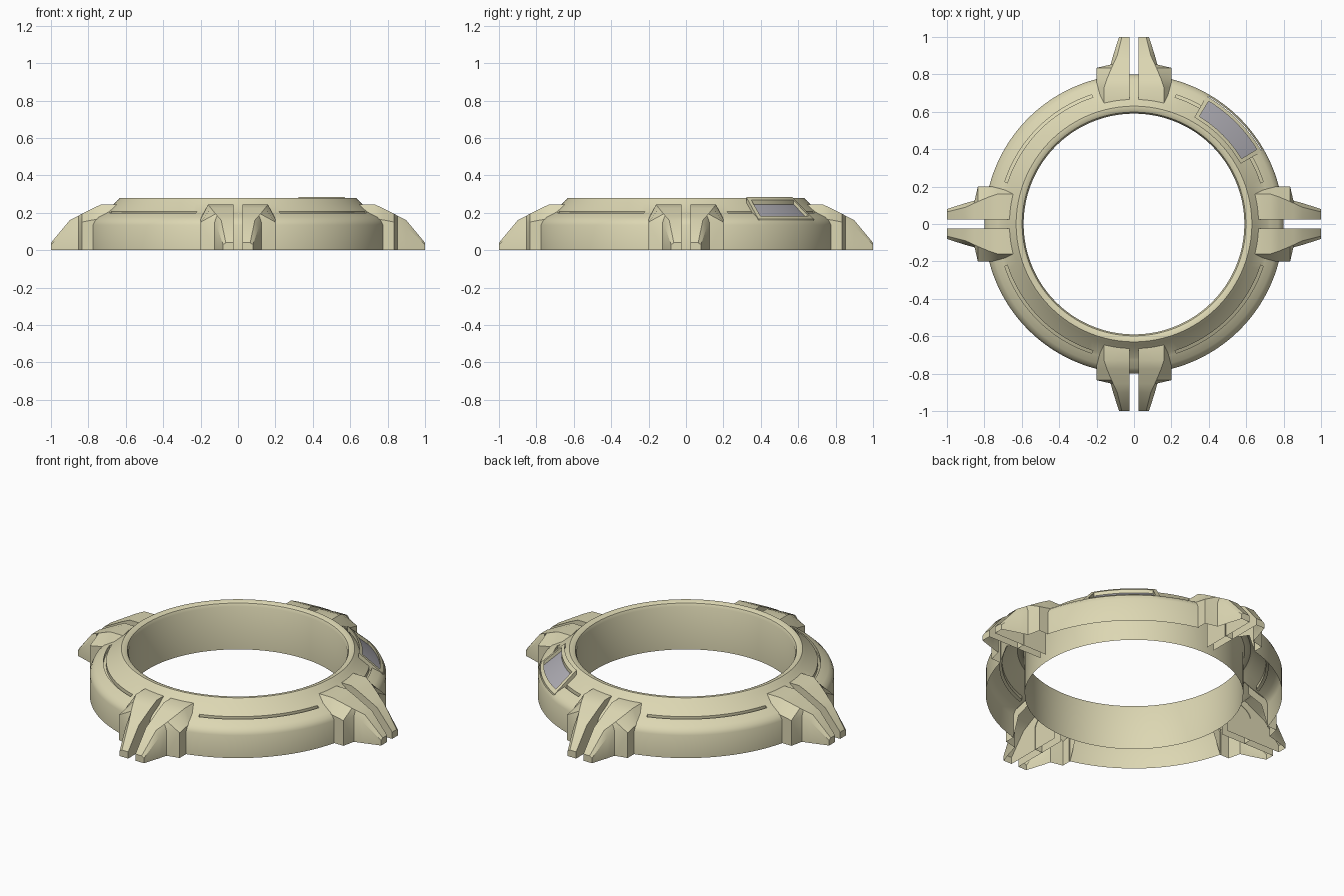
import bpy, bmesh, math
from mathutils import Matrix, Vector

if "Cube" in bpy.data.objects:
    bpy.data.objects.remove(bpy.data.objects["Cube"])


def material(name, rgb):
    m = bpy.data.materials.new(name)
    m.diffuse_color = (*rgb, 1)
    m.use_nodes = True
    m.node_tree.nodes["Principled BSDF"].inputs["Base Color"].default_value = m.diffuse_color
    return m


TAN = material("tan", (0.72, 0.68, 0.45))
GREY = material("window grey", (0.43, 0.42, 0.46))


def finish(name, bm, mat, recalc=True):
    if recalc:
        bmesh.ops.recalc_face_normals(bm, faces=bm.faces)
    me = bpy.data.meshes.new(name)
    bm.to_mesh(me)
    bm.free()
    me.materials.append(mat)
    ob = bpy.data.objects.new(name, me)
    bpy.context.collection.objects.link(ob)
    bpy.ops.object.select_all(action='DESELECT')
    ob.select_set(True)
    bpy.context.view_layer.objects.active = ob
    bpy.ops.object.shade_smooth_by_angle(angle=math.radians(32))
    return ob


def polar(r, deg, z):
    a = math.radians(deg)
    return Vector((r * math.cos(a), r * math.sin(a), z))


# Ring shell, open underneath, with holes under lugs and window
PROFILE = [(.59, 0), (.59, .255), (.598, .272), (.613, .28), (.63, .28),
           (.645, .266), (.66, .25), (.712, .206), (.727, .198), (.77, .176),
           (.79, .157), (.80, .135), (.80, 0)]
STEP = 2
bm = bmesh.new()
N = 360 // STEP
grid = [[bm.verts.new(polar(r, i * STEP, z)) for r, z in PROFILE] for i in range(N)]
groove = []
for i in range(N):
    a = (i + .5) * STEP
    off = abs((a + 45) % 90 - 45)          # angle from the nearest lug
    in_window = 30 < a < 60
    for j in range(len(PROFILE) - 1):
        r = (PROFILE[j][0] + PROFILE[j + 1][0]) / 2
        if 2 < off < 14 and r > .727:
            continue
        if in_window and .66 < r < .79:
            continue
        f = bm.faces.new((grid[i][j], grid[(i + 1) % N][j],
                          grid[(i + 1) % N][j + 1], grid[i][j + 1]))
        if j == 7 and off > 18:
            groove.append(f)
bmesh.ops.recalc_face_normals(bm, faces=bm.faces)
# Sunken arc grooves
res = bmesh.ops.extrude_face_region(bm, geom=groove)
bmesh.ops.translate(bm, vec=(-.008, 0, 0) and (0, 0, -.022),
                    verts=[g for g in res['geom'] if isinstance(g, bmesh.types.BMVert)])
bmesh.ops.delete(bm, geom=[f for f in groove if f.is_valid], context='FACES_ONLY')
finish("bezel_ring", bm, TAN)

# Split lugs: (radius, top half width, top z, side half width, side z, side bottom)
STATIONS = [(.64, .16, .245, .20, .20, .15), (.73, .16, .245, .20, .17, .12),
            (.775, .145, .225, .20, .162, 0), (.835, .12, .194, .20, .15, 0),
            (.852, .112, .185, .125, .15, 0), (.90, .09, .16, .112, .125, 0),
            (1.0, .065, .04, .08, .03, 0)]
SLOT = .024
for k, side in enumerate(("right", "back", "left", "front")):
    bm = bmesh.new()
    for s in (1, -1):
        rows = [[bm.verts.new((r, s * x, z)) for x, z in
                 ((SLOT, 0), (SLOT, zt), (xt, zt), (xs, zs), (xs, b))]
                for r, xt, zt, xs, zs, b in STATIONS]
        for p, q in zip(rows, rows[1:]):
            for j in range(4):
                bm.faces.new((p[j], q[j], q[j + 1], p[j + 1]))
        bm.faces.new(rows[-1])
    bm.transform(Matrix.Rotation(math.radians(90 * k), 4, 'Z'))
    finish(side + "_lug", bm, TAN)


# Window frame and pane follow the sloping shoulder
def arc_block(bm, r0, r1, a0, a1, lift, depth):
    def z(r):
        return .275 - (r - .66) * .9 + lift
    n = max(1, round((a1 - a0) / 2))
    rows = []
    for i in range(n + 1):
        a = a0 + (a1 - a0) * i / n
        rows.append([bm.verts.new(polar(r, a, h)) for r, h in
                     ((r0, z(r0)), (r1, z(r1)), (r1, z(r1) - depth), (r0, z(r0) - depth))])
    for p, q in zip(rows, rows[1:]):
        for j in range(4):
            bm.faces.new((p[j], q[j], q[(j + 1) % 4], p[(j + 1) % 4]))
    bm.faces.new(rows[0])
    bm.faces.new(rows[-1])


bm = bmesh.new()
arc_block(bm, .655, .673, 29.5, 60.5, .004, .045)
arc_block(bm, .768, .786, 29.5, 60.5, .004, .045)
arc_block(bm, .673, .768, 29.5, 31.3, .004, .045)
arc_block(bm, .673, .768, 58.7, 60.5, .004, .045)
finish("window_frame", bm, TAN)
bm = bmesh.new()
arc_block(bm, .672, .769, 31, 59, -.018, .008)
finish("window_pane", bm, GREY)
